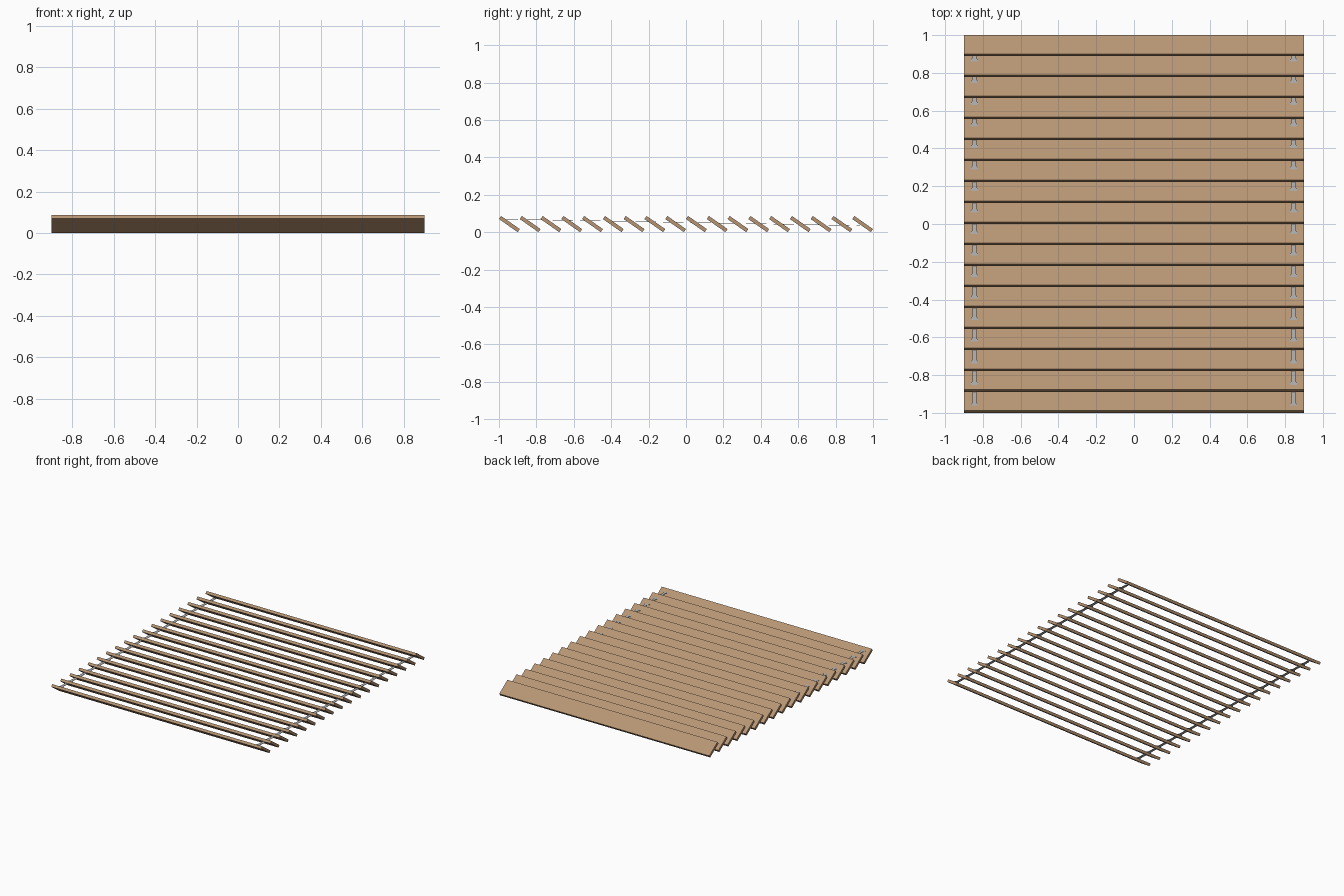
import bpy, bmesh, math
from mathutils import Matrix

if "Cube" in bpy.data.objects:
    bpy.data.objects.remove(bpy.data.objects["Cube"])


def material(name, rgb):
    m = bpy.data.materials.new(name)
    m.diffuse_color = (*rgb, 1)
    m.use_nodes = True
    m.node_tree.nodes["Principled BSDF"].inputs["Base Color"].default_value = m.diffuse_color
    return m


wood = material("tan wood", (0.47, 0.30, 0.175))
grey = material("light grey tape", (0.47, 0.47, 0.47))


def add_object(name, bm, mat):
    bmesh.ops.recalc_face_normals(bm, faces=bm.faces)
    me = bpy.data.meshes.new(name)
    bm.to_mesh(me)
    bm.free()
    me.materials.append(mat)
    ob = bpy.data.objects.new(name, me)
    bpy.context.collection.objects.link(ob)
    return ob


# Tilted slats, high edge toward the front
COUNT, ANGLE, WIDTH, THICK = 18, math.radians(35), 0.122, 0.02
depth = WIDTH * math.cos(ANGLE) + THICK * math.sin(ANGLE)
height = WIDTH * math.sin(ANGLE) + THICK * math.cos(ANGLE)
pitch = (2 - depth) / (COUNT - 1)
for i in range(COUNT):
    bm = bmesh.new()
    bmesh.ops.create_cube(bm, size=1, matrix=Matrix.Rotation(-ANGLE, 4, 'X')
                          @ Matrix.Diagonal((1.8, WIDTH, THICK, 1)))
    ob = add_object(f"slat_{i + 1}", bm, wood)
    ob.location = (0, -1 + depth / 2 + i * pitch, height / 2)

# Thin sloping ladder tapes with a small flare where they enter each slat
STEP, START = 0.1141, -0.96


def tape_z(y):
    return 0.068 - 0.0181 * (y - START)


stations = []
for k in range(17):
    y = START + k * STEP
    if k:
        stations.append((y - 0.008, 0.011))
    stations += [(y, 0.022), (y + 0.014, 0.011)]
stations.append((0.93, 0.011))

for side, x in (("left", -0.845), ("right", 0.845)):
    bm = bmesh.new()
    rings = []
    for y, half in stations:
        z = tape_z(y)
        rings.append([bm.verts.new((x + sx * half, y, z + dz))
                      for sx, dz in ((-1, 0), (1, 0), (1, 0.002), (-1, 0.002))])
    for a, b in zip(rings, rings[1:]):
        for j in range(4):
            n = (j + 1) % 4
            bm.faces.new((a[j], a[n], b[n], b[j]))
    bm.faces.new(rings[0])
    bm.faces.new(rings[-1])
    add_object(f"ladder_tape_{side}", bm, grey)
